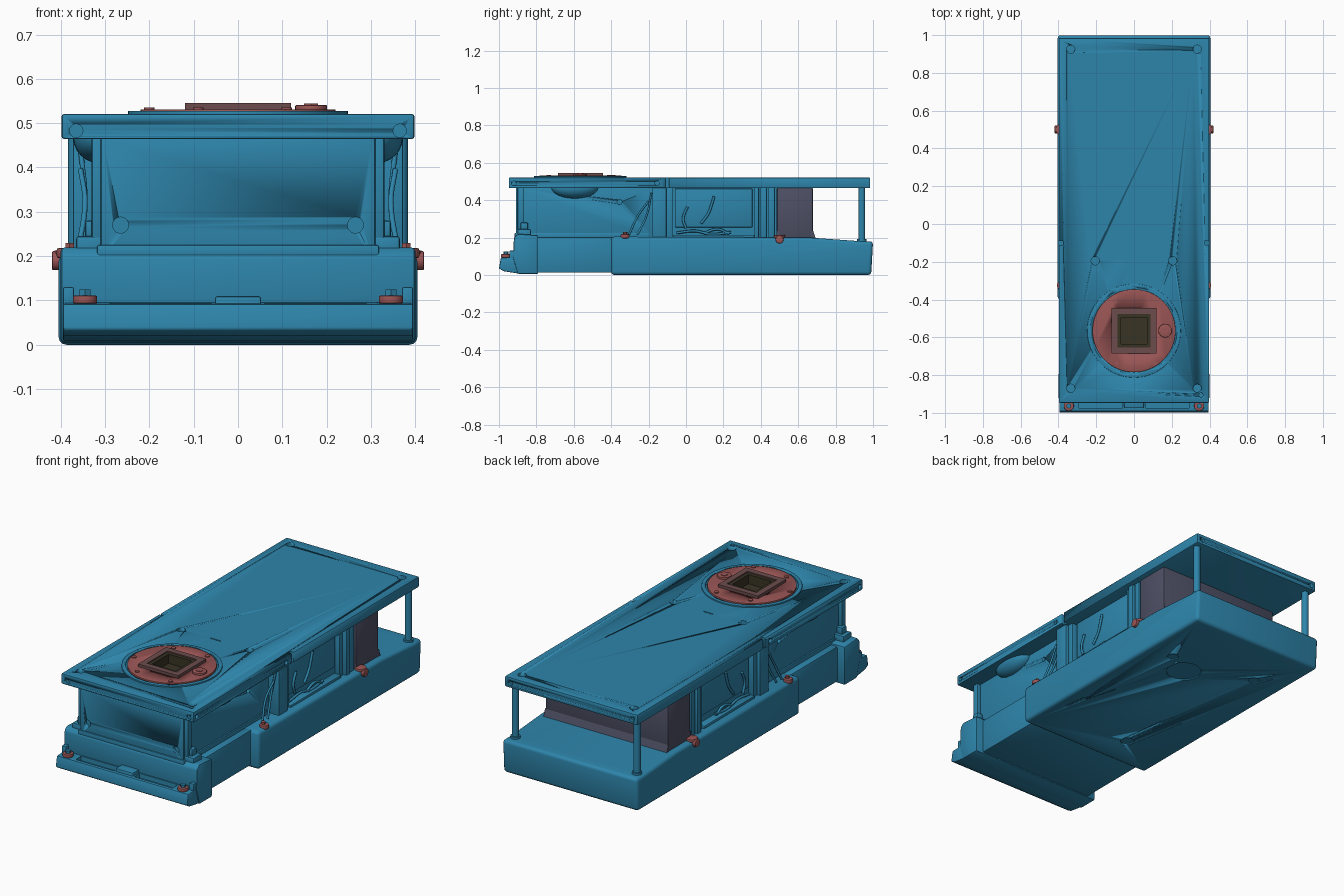
import bpy, bmesh, math
from mathutils import Matrix, Vector

if "Cube" in bpy.data.objects:
    bpy.data.objects.remove(bpy.data.objects["Cube"], do_unlink=True)


def material(name, rgb):
    m = bpy.data.materials.new(name)
    m.use_nodes = True
    m.diffuse_color = (*rgb, 1)
    m.node_tree.nodes["Principled BSDF"].inputs["Base Color"].default_value = (*rgb, 1)
    return m


BLUE = material("blue", (0.027, 0.235, 0.41))
RED = material("brick red", (0.32, 0.09, 0.09))
GREY = material("slate grey", (0.075, 0.08, 0.13))
MAUVE = material("dark mauve", (0.15, 0.072, 0.075))
OLIVE = material("dark olive", (0.04, 0.033, 0.018))
SIDES = (("left", 1), ("right", -1))


def finish(name, bm, mat, bevel=0, segments=2):
    bmesh.ops.recalc_face_normals(bm, faces=bm.faces)
    me = bpy.data.meshes.new(name)
    bm.to_mesh(me)
    bm.free()
    ob = bpy.data.objects.new(name, me)
    bpy.context.collection.objects.link(ob)
    me.materials.append(mat)
    bpy.ops.object.select_all(action="DESELECT")
    bpy.context.view_layer.objects.active = ob
    ob.select_set(True)
    if bevel:
        mod = ob.modifiers.new("bevel", "BEVEL")
        mod.width, mod.segments = bevel, segments
        bpy.ops.object.modifier_apply(modifier=mod.name)
    bpy.ops.object.shade_smooth_by_angle(angle=math.radians(35))
    return ob


def box(name, x, y, z, mat=BLUE, bevel=0.0, segments=2):
    bm = bmesh.new()
    bmesh.ops.create_cube(bm, size=1)
    for v in bm.verts:
        v.co = [(a + b) / 2 + c * abs(b - a) for (a, b), c in zip((x, y, z), v.co)]
    return finish(name, bm, mat, bevel, segments)


def rod(name, centre, r, length, axis="Z", mat=BLUE, sides=24, bevel=0):
    bm = bmesh.new()
    bmesh.ops.create_cone(bm, cap_ends=True, segments=sides, radius1=r, radius2=r, depth=length)
    turn = {"Z": Matrix(), "X": Matrix.Rotation(math.pi / 2, 4, "Y"),
            "Y": Matrix.Rotation(math.pi / 2, 4, "X")}[axis]
    bm.transform(Matrix.Translation(centre) @ turn)
    return finish(name, bm, mat, bevel)


def prism(name, profile, half, mat=BLUE, bevel=0, segments=2):
    """Extrude a y-z outline across the full width."""
    bm = bmesh.new()
    face = bm.faces.new([bm.verts.new((-half, y, z)) for y, z in profile])
    out = bmesh.ops.extrude_face_region(bm, geom=[face])
    bmesh.ops.translate(bm, vec=(2 * half, 0, 0),
                        verts=[v for v in out["geom"] if isinstance(v, bmesh.types.BMVert)])
    return finish(name, bm, mat, bevel, segments)


def cable(name, points, r, mat=BLUE):
    cu = bpy.data.curves.new(name, "CURVE")
    cu.dimensions, cu.bevel_depth, cu.bevel_resolution = "3D", r, 2
    cu.resolution_u = 6
    cu.use_fill_caps = True
    sp = cu.splines.new("BEZIER")
    sp.bezier_points.add(len(points) - 1)
    for bp, p in zip(sp.bezier_points, points):
        bp.co = p
        bp.handle_left_type = bp.handle_right_type = "AUTO"
    ob = bpy.data.objects.new(name, cu)
    bpy.context.collection.objects.link(ob)
    cu.materials.append(mat)


def cut(target, cutters):
    for c in cutters:
        mod = target.modifiers.new("cut", "BOOLEAN")
        mod.operation, mod.solver, mod.object = "DIFFERENCE", "EXACT", c
        bpy.context.view_layer.objects.active = target
        bpy.ops.object.modifier_apply(modifier=mod.name)
        bpy.data.objects.remove(c, do_unlink=True)


# Lower body: wide rear tub, narrow waist, front block
tub = prism("rear_tub", [(-0.4, 0), (0.99, 0), (1.0, 0.18), (0.94, 0.18), (0.66, 0.2), (-0.4, 0.205)],
            0.405, bevel=0.018, segments=3)
cut(tub, [rod("dent", (x, y, 0), r, 0.012) for x, y, r in
          [(0.11, 0.53, 0.09), (0.25, 0.61, 0.03), (-0.23, 0.69, 0.03), (-0.13, -0.21, 0.035), (0.32, -0.02, 0.015)]])
box("waist", (-0.355, 0.355), (-0.82, -0.37), (0.012, 0.203), bevel=0.008)
prism("front_block", [(-0.9, 0.005), (-0.79, 0.005), (-0.79, 0.212), (-0.9, 0.22), (-0.92, 0.2), (-0.925, 0.09)],
      0.4, bevel=0.008)

# Front lip with two troughs, a centre tab and bolts
lip = prism("front_lip", [(-0.88, 0.005), (-0.975, 0.02), (-1.0, 0.035), (-0.99, 0.092), (-0.88, 0.097)],
            0.395, bevel=0.005)
cut(lip, [box("trough", (s * 0.06, s * 0.29), (-0.975, -0.93), (0.07, 0.2)) for _, s in SIDES])
box("centre_tab", (-0.052, 0.052), (-0.975, -0.9), (0.06, 0.11), bevel=0.006)
for side, s in SIDES:
    rod(side + "_lip_washer", (s * 0.345, -0.963, 0.102), 0.027, 0.018, mat=RED, bevel=0.003)
    rod(side + "_lip_stud", (s * 0.345, -0.963, 0.11), 0.014, 0.03, sides=6)
    box(side + "_lip_clip", (s * 0.37, s * 0.395), (-0.945, -0.9), (0.08, 0.13), bevel=0.004)

# Front housing and central core
housing = box("front_housing", (-0.31, 0.31), (-0.91, -0.16), (0.19, 0.47), bevel=0.006)
cut(housing, [rod("screw_hole", (s * 0.265, -0.91, 0.27), 0.018, 0.03, "Y") for _, s in SIDES] +
    [rod("side_hole", (s * 0.31, -0.355, 0.39), 0.013, 0.03, "X") for _, s in SIDES])
box("housing_foot_rim", (-0.318, 0.318), (-0.916, -0.2), (0.195, 0.225), bevel=0.004)
box("core", (-0.325, 0.325), (-0.17, 0.49), (0.19, 0.47))
box("rear_module", (-0.37, 0.37), (0.485, 0.68), (0.19, 0.47), GREY, 0.012)
prism("rear_module_foot", [(0.485, 0.19), (0.695, 0.19), (0.68, 0.235), (0.485, 0.235)], 0.37, GREY)

# Side frames, panels, grips, cables and posts
for side, s in SIDES:
    for label, y0, y1, x in [("front_frame", -0.18, -0.105, 0.372), ("front_rib", -0.105, -0.072, 0.355),
                             ("rear_rib", 0.365, 0.39, 0.355), ("rear_frame", 0.398, 0.432, 0.372),
                             ("rear_frame_outer", 0.44, 0.475, 0.365)]:
        box(f"{side}_{label}", (s * 0.3, s * x), (y0, y1), (0.19, 0.47), bevel=0.004)
    box(side + "_panel", (s * 0.31, s * 0.336), (-0.06, 0.355), (0.255, 0.462), bevel=0.004)
    box(side + "_tray", (s * 0.31, s * 0.365), (-0.07, 0.365), (0.19, 0.215), bevel=0.004)
    # Rounded grip under the plate
    bm = bmesh.new()
    bmesh.ops.create_uvsphere(bm, u_segments=24, v_segments=12, radius=1)
    bmesh.ops.bisect_plane(bm, geom=bm.verts[:] + bm.edges[:] + bm.faces[:], plane_co=(0, 0, 0.01),
                           plane_no=(0, 0, 1), clear_outer=True)
    for v in bm.verts:
        v.co = Vector((s * 0.31 + v.co.x * 0.062, -0.595 + v.co.y * 0.125, 0.467 + v.co.z * 0.058))
    finish(side + "_grip", bm, BLUE)
    # Corner latches
    box(side + "_corner_latch", (s * 0.3, s * 0.365), (-0.9, -0.83), (0.2, 0.245), bevel=0.006)
    box(side + "_latch_hook", (s * 0.31, s * 0.345), (-0.885, -0.845), (0.24, 0.28), bevel=0.006)
    box(side + "_corner_rib", (s * 0.3, s * 0.33), (-0.9, -0.865), (0.24, 0.47), bevel=0.004)
    # Cables
    for i, pts in enumerate([[(0.0, 0.25), (-0.015, 0.3), (0.008, 0.365)],
                             [(0.08, 0.275), (0.12, 0.33), (0.135, 0.37), (0.15, 0.42)],
                             [(-0.05, 0.225), (0.05, 0.235), (0.13, 0.218), (0.24, 0.228)],
                             [(0.1, 0.225), (0.17, 0.245), (0.23, 0.22)]]):
        cable(f"{side}_cable_{i}", [(s * 0.342, y, z) for y, z in pts], 0.007)
    for i, d in enumerate((0, 0.045)):
        cable(f"{side}_stay_{i}", [(s * 0.355, -0.185 - d / 3, 0.44 - d), (s * 0.345, -0.21 - d, 0.32),
                                   (s * 0.36, -0.26 - d, 0.215)], 0.006)
    # Rear posts
    rod(side + "_rear_post", (s * 0.365, 0.94, 0.32), 0.018, 0.3, bevel=0)
    rod(side + "_post_foot", (s * 0.365, 0.94, 0.185), 0.025, 0.012)
    # Side clamp bolts
    rod(side + "_clamp_bolt", (s * 0.4, 0.5, 0.19), 0.022, 0.04, "X", RED, 12, 0.004)
    rod(side + "_clamp_cap", (s * 0.385, 0.5, 0.205), 0.03, 0.016, "Z", RED, 16, 0.003)
    rod(side + "_front_clamp", (s * 0.385, -0.325, 0.207), 0.024, 0.022, "Z", RED, 12, 0.004)
    rod(side + "_front_clamp_stud", (s * 0.38, -0.325, 0.22), 0.011, 0.02, "Z", RED, 6)

# Top plate with holes, notches and sensor opening
plate = box("top_plate", (-0.398, 0.398), (-0.947, 0.985), (0.464, 0.521), bevel=0.006)
holes = [box("opening", (-0.1, 0.1), (-0.665, -0.465), (0.48, 0.6)),
         box("slot", (-0.03, 0.03), (-0.194, -0.188), (0.515, 0.6)),
         rod("pin_hole", (0.355, -0.905, 0.52), 0.011, 0.04)]
for _, s in SIDES:
    holes += [rod("hole", (s * x, y, 0.52), 0.022, 0.04) for x, y in [(0.335, 0.925), (0.335, -0.87), (0.205, -0.195)]]
    holes += [box("notch", (s * 0.375, s * 0.42), (-0.11, -0.09), (0.4, 0.6)),
              rod("front_hole", (s * 0.365, -0.947, 0.483), 0.015, 0.03, "Y"),
              rod("rear_hole", (s * 0.365, 0.985, 0.49), 0.013, 0.03, "Y")]
    holes += [rod("side_hole", (s * 0.398, y, 0.49), 0.012, 0.03, "X") for y in (-0.92, -0.155)]
cut(plate, holes)

# Round mount: raised rim, red disc, square frame around a dark well
CY = -0.565
rim = rod("mount_rim", (0, CY, 0.522), 0.248, 0.012, sides=64, bevel=0.002)
cut(rim, [rod("rim_bore", (0, CY, 0.53), 0.228, 0.06, sides=64)])
disc = rod("mount_disc", (0, CY, 0.522), 0.22, 0.018, mat=RED, sides=64, bevel=0.002)
cut(disc, [box("disc_opening", (-0.1, 0.1), (CY - 0.1, CY + 0.1), (0.4, 0.6))])
for label, half, inner, top, mat in [("frame", 0.12, 0.088, 0.546, MAUVE), ("well_lining", 0.09, 0.07, 0.54, OLIVE)]:
    for side, s in SIDES:
        box(f"{label}_{side}", (s * inner, s * half), (CY - half, CY + half), (0.482, top), mat)
        box(f"{label}_{'back' if s > 0 else 'front'}", (-inner, inner), (CY + s * inner, CY + s * half), (0.482, top), mat)
box("well_floor", (-0.09, 0.09), (CY - 0.09, CY + 0.09), (0.48, 0.49), OLIVE)
rod("disc_knob", (0.165, CY, 0.534), 0.036, 0.014, mat=RED, bevel=0.003)
rod("disc_knob_cap", (0.165, CY, 0.54), 0.018, 0.008, mat=RED, sides=6)
for i, (x, y) in enumerate([(0.09, -0.39), (-0.2, -0.605), (-0.09, -0.735), (0.11, -0.735), (-0.1, -0.41)]):
    rod(f"disc_screw_{i}", (x, y, 0.532), 0.012, 0.007, mat=RED, sides=12)
